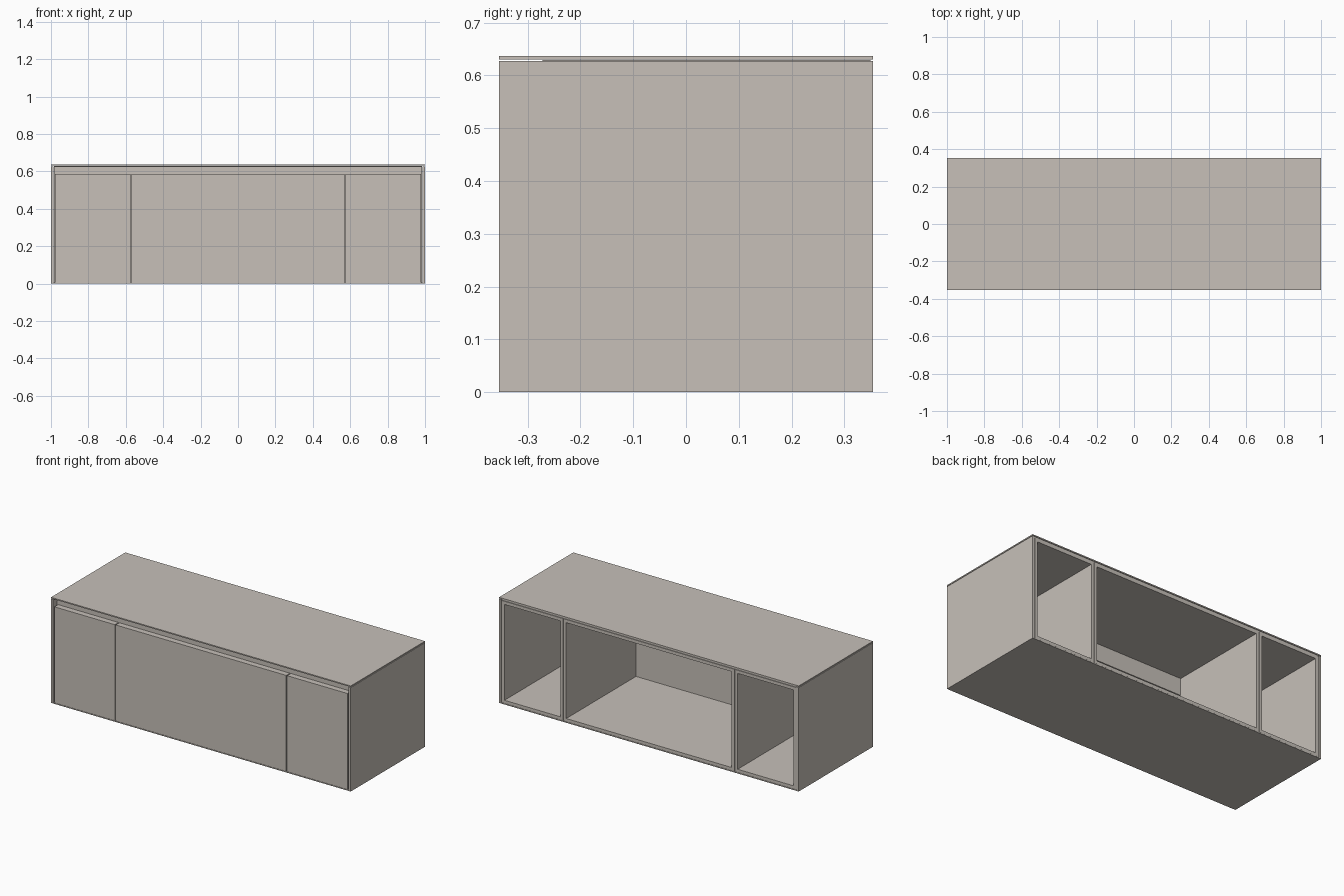
import bpy

if "Cube" in bpy.data.objects:
    bpy.data.objects.remove(bpy.data.objects["Cube"])

# One warm grey finish for the whole cabinet
mat = bpy.data.materials.new("warm_grey")
mat.diffuse_color = (0.57, 0.53, 0.485, 1)
mat.use_nodes = True
mat.node_tree.nodes["Principled BSDF"].inputs["Base Color"].default_value = mat.diffuse_color


def box(name, x0, x1, y0, y1, z0, z1):
    """Box from its minimum and maximum bounds."""
    xs, ys, zs = (x0, x1), (y0, y1), (z0, z1)
    verts = [(x, y, z) for x in xs for y in ys for z in zs]
    faces = [(0, 1, 3, 2), (4, 6, 7, 5), (0, 4, 5, 1),
             (2, 3, 7, 6), (0, 2, 6, 4), (1, 5, 7, 3)]
    me = bpy.data.meshes.new(name)
    me.from_pydata(verts, [], faces)
    me.materials.append(mat)
    ob = bpy.data.objects.new(name, me)
    bpy.context.collection.objects.link(ob)
    return ob


D = 0.354        # half depth
SEAM = 0.572     # joint between the bays
T = 0.019        # carcass board thickness

# Outer shell: top sheet, side sheets, bottom sheet
box("top_panel", -1, 1, -D, D, 0.630, 0.637)
box("bottom_panel", -0.986, 0.986, -D, D, 0, 0.005)
for s, side in ((-1, "left"), (1, "right")):
    a, b = sorted((s * 0.986, s))
    box(side + "_side_panel", a, b, -D, D, 0, 0.627)

# Three open-backed carcasses, plus their doors
bays = (("left", -0.984, -SEAM), ("middle", -SEAM, SEAM), ("right", SEAM, 0.984))
for name, x0, x1 in bays:
    x0, x1 = x0 + 0.001, x1 - 0.001
    y0, y1, z0, z1 = -0.312, D - 0.001, 0.006, 0.622
    box(name + "_carcass_side_a", x0, x0 + T, y0, y1, z0, z1)
    box(name + "_carcass_side_b", x1 - T, x1, y0, y1, z0, z1)
    box(name + "_carcass_floor", x0 + T, x1 - T, y0, y1, z0, z0 + T)
    box(name + "_carcass_ceiling", x0 + T, x1 - T, y0, y1, z1 - T, z1)
    # Door edges leave a narrow dark joint
    d0 = -0.978 if name == "left" else x0 + 0.002
    d1 = 0.978 if name == "right" else x1 - 0.002
    box(name + "_door", d0, d1, -D + 0.001, -0.317, 0.006, 0.585)

# Recessed finger-pull rail behind the door tops
box("finger_pull_rail", -0.984, 0.984, -0.318, -0.272, 0.50, 0.627)
# Filler between carcass tops and the top sheet
box("top_filler", -0.984, 0.984, -0.272, D - 0.004, 0.6225, 0.6295)
